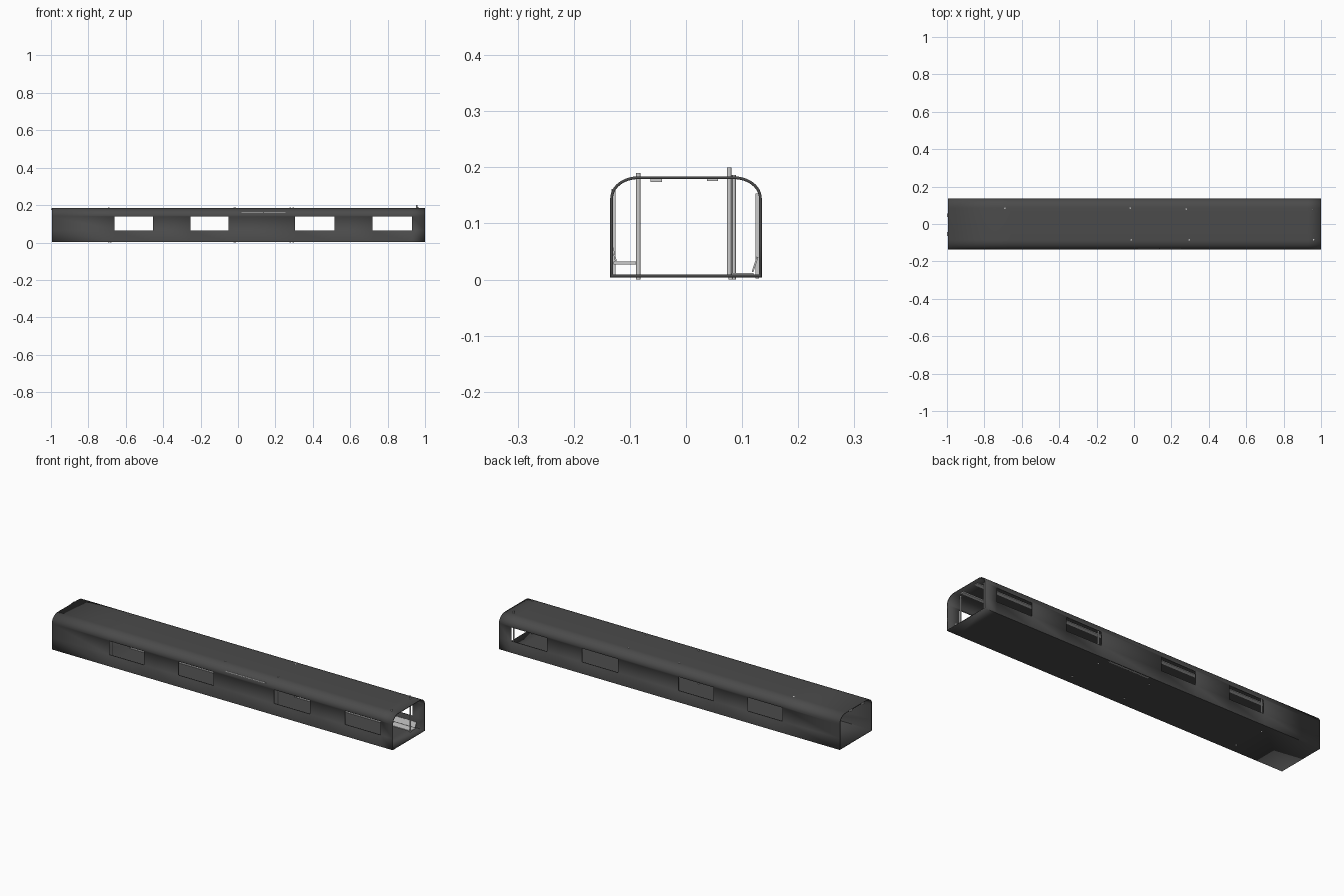
import bpy, bmesh, math
from mathutils import Matrix

cube = bpy.data.objects.get("Cube")
if cube:
    bpy.data.objects.remove(cube, do_unlink=True)


def material(name, value):
    m = bpy.data.materials.new(name)
    m.use_nodes = True
    col = (value, value, value, 1)
    m.diffuse_color = col
    m.node_tree.nodes["Principled BSDF"].inputs["Base Color"].default_value = col
    return m


DARK = material("dark grey shell", 0.07)
LIGHT = material("light grey fittings", 0.6)


def finish(name, bm, mat):
    me = bpy.data.meshes.new(name)
    bm.to_mesh(me)
    bm.free()
    me.materials.append(mat)
    ob = bpy.data.objects.new(name, me)
    bpy.context.collection.objects.link(ob)
    return ob


def smooth(ob, degrees=35):
    bpy.ops.object.select_all(action='DESELECT')
    ob.select_set(True)
    bpy.context.view_layer.objects.active = ob
    bpy.ops.object.shade_smooth_by_angle(angle=math.radians(degrees))


def box(name, x, y, z, mat=LIGHT, tilt=0):
    """Box from (min, max) ranges, optionally tilted about the long axis."""
    bm = bmesh.new()
    size = [r[1] - r[0] for r in (x, y, z)]
    mid = [(r[0] + r[1]) / 2 for r in (x, y, z)]
    m = Matrix.Translation(mid) @ Matrix.Rotation(tilt, 4, 'X') @ Matrix.Diagonal((*size, 1))
    bmesh.ops.create_cube(bm, size=1, matrix=m)
    return finish(name, bm, mat)


def pole(name, x, y, z0, z1, r=0.004):
    bm = bmesh.new()
    bmesh.ops.create_cone(bm, cap_ends=True, segments=12, radius1=r, radius2=r, depth=z1 - z0,
                          matrix=Matrix.Translation((x, y, (z0 + z1) / 2)))
    smooth(finish(name, bm, LIGHT))


# Carriage shell: closed section swept along x, window panels left out
windows = [(-0.66, -0.455), (-0.255, -0.05), (0.305, 0.515), (0.72, 0.93)]
sill, head, spring, roof = 0.065, 0.138, 0.145, 0.184
half = [(0.135, 0.004), (0.135, sill), (0.135, head)]
for i in range(13):
    a = math.pi / 2 * i / 12
    half.append((0.085 + 0.05 * math.cos(a), spring + (roof - spring) * math.sin(a)))
section = half + [(-y, z) for y, z in reversed(half)]
stations = [-0.995] + [x for w in windows for x in w] + [1.0]

bm = bmesh.new()
rings = [[bm.verts.new((x, y, z)) for y, z in section] for x in stations]
n = len(section)
for i in range(len(stations) - 1):
    for j in range(n):
        k = (j + 1) % n
        is_window = i % 2 == 1 and j in (1, n - 3)
        if not is_window:
            bm.faces.new((rings[i][j], rings[i + 1][j], rings[i + 1][k], rings[i][k]))
bmesh.ops.recalc_face_normals(bm, faces=bm.faces)
bm.faces.ensure_lookup_table()
floor = min(bm.faces, key=lambda f: f.calc_center_median().z)
floor.normal_update()
if floor.normal.z > 0:
    bmesh.ops.reverse_faces(bm, faces=bm.faces)
shell = finish("carriage_shell", bm, DARK)
solid = shell.modifiers.new("wall", 'SOLIDIFY')
solid.thickness = 0.005
solid.offset = -1
solid.use_even_offset = True
smooth(shell)

# Sliding door leaves on both sides
for i, x in enumerate([(0.02, 0.134), (0.14, 0.255)]):
    box(f"front_door_{i}", x, (-0.1325, -0.1255), (0.006, 0.161))
    box(f"back_door_{i}", x, (0.124, 0.13), (0.002, 0.153))

# Benches with leaning backrests along each wall
for i, x in enumerate([(-0.685, -0.02), (0.29, 0.955)]):
    box(f"front_bench_seat_{i}", x, (-0.129, -0.088), (0.027, 0.032))
    box(f"front_bench_back_{i}", x, (-0.1295, -0.1265), (0.03, 0.06), tilt=0.25)
    box(f"back_bench_seat_{i}", x, (0.08, 0.12), (0.009, 0.012))
    box(f"back_bench_back_{i}", x, (0.1215, 0.1245), (0.013, 0.041), tilt=-0.32)

# Grab poles at the bench ends
poles = [(-0.68, -0.085, 0, 0.182), (-0.015, -0.085, 0, 0.188),
         (0.295, -0.085, 0, 0.188), (0.96, -0.085, 0.005, 0.19),
         (-0.69, 0.084, 0, 0.186), (-0.02, 0.085, 0, 0.186),
         (0.28, 0.08, 0, 0.186), (0.955, 0.077, 0.005, 0.2)]
for i, p in enumerate(poles):
    pole(f"grab_pole_{i}", *p)

# Ceiling light strips
box("front_ceiling_light", (-1, 0.98), (-0.063, -0.043), (0.174, 0.181))
box("back_ceiling_light", (-1, 0.98), (0.037, 0.057), (0.176, 0.183))
